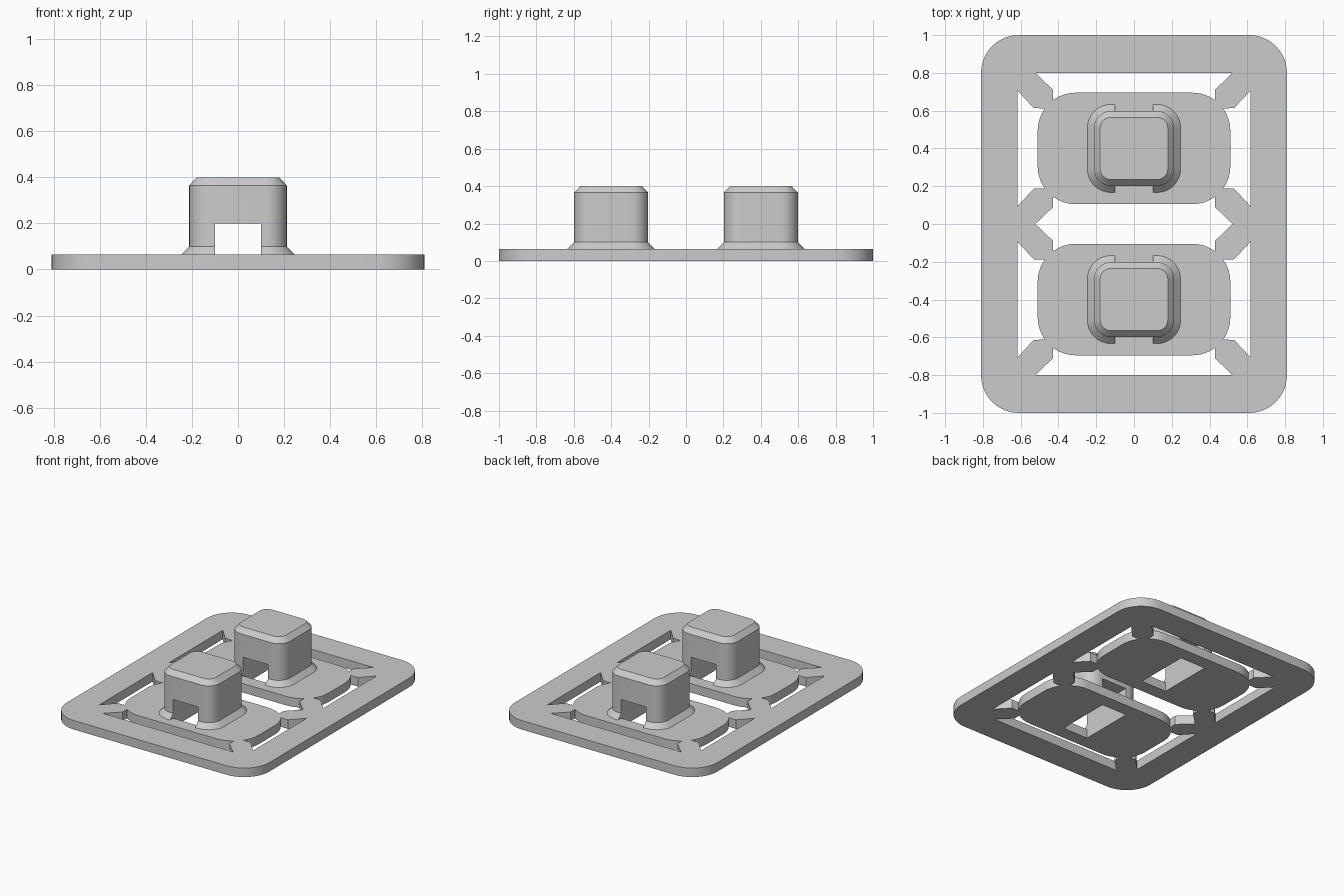
import bpy
import bmesh
from math import cos, sin, radians

if "Cube" in bpy.data.objects:
    bpy.data.objects.remove(bpy.data.objects["Cube"], do_unlink=True)

THICK = 0.065      # sheet thickness
ROW = 0.40         # distance of each cap from the middle
STEPS = 10         # segments per rounded corner

grey = bpy.data.materials.new("plain_grey")
grey.use_nodes = True
grey.diffuse_color = (0.6, 0.6, 0.6, 1)
grey.node_tree.nodes["Principled BSDF"].inputs["Base Color"].default_value = (0.6, 0.6, 0.6, 1)


def arc(cx, cy, r, start, end, steps):
    angles = [radians(start + (end - start) * i / steps) for i in range(steps + 1)]
    return [(cx + r * cos(a), cy + r * sin(a)) for a in angles]


def rounded_rect(hx, hy, r):
    pts = []
    for i, (sx, sy) in enumerate([(1, 1), (-1, 1), (-1, -1), (1, -1)]):
        pts += arc(sx * (hx - r), sy * (hy - r), r, 90 * i, 90 * i + 90, STEPS)
    return pts


def loft(bm, rings, cy=0):
    """Closed solid through (outline, z) rings."""
    loops = [[bm.verts.new((x, y + cy, z)) for x, y in pts] for pts, z in rings]
    for low, high in zip(loops, loops[1:]):
        n = len(low)
        for i in range(n):
            j = (i + 1) % n
            bm.faces.new((low[i], low[j], high[j], high[i]))
    bm.faces.new(loops[0][::-1])
    bm.faces.new(loops[-1])


def make_object(name, bm):
    bmesh.ops.recalc_face_normals(bm, faces=bm.faces)
    mesh = bpy.data.meshes.new(name)
    bm.to_mesh(mesh)
    bm.free()
    mesh.materials.append(grey)
    obj = bpy.data.objects.new(name, mesh)
    bpy.context.collection.objects.link(obj)
    return obj


def activate(obj):
    bpy.ops.object.select_all(action='DESELECT')
    obj.select_set(True)
    bpy.context.view_layer.objects.active = obj


def cut_box(obj, hx, hy, z0, z1, cy=0):
    """Cut a box-shaped opening, then discard the cutter."""
    bm = bmesh.new()
    box = [(hx, hy), (-hx, hy), (-hx, -hy), (hx, -hy)]
    loft(bm, [(box, z0), (box, z1)], cy)
    cutter = make_object("cutter", bm)
    cutter.hide_render = True
    mod = obj.modifiers.new("opening", 'BOOLEAN')
    mod.operation = 'DIFFERENCE'
    mod.solver = 'EXACT'
    mod.object = cutter
    activate(obj)
    bpy.ops.object.modifier_apply(modifier=mod.name)
    bpy.data.objects.remove(cutter, do_unlink=True)


def smooth(obj):
    activate(obj)
    bpy.ops.object.shade_smooth_by_angle(angle=radians(25))


# Outer frame with a rectangular window
bm = bmesh.new()
outline = rounded_rect(0.81, 1.0, 0.2)
loft(bm, [(outline, 0), (outline, THICK)])
frame = make_object("outer_frame", bm)
cut_box(frame, 0.616, 0.80, -0.1, 0.2)
smooth(frame)

# Diagonal arms, ending on the curved corners of the plates
arm = arc(0.31, 0.095, 0.2, 36, 54, 2) + [
    (0.428, 0.31), (0.522, ROW), (0.616, ROW), (0.616, 0.305), (0.53, 0.213)]
bm = bmesh.new()
for cy in (-ROW, ROW):
    for sx in (-1, 1):
        for sy in (-1, 1):
            pts = [(sx * x, sy * y) for x, y in arm]
            loft(bm, [(pts, 0), (pts, THICK)], cy)
smooth(make_object("connecting_arms", bm))

for label, cy in (("front", -ROW), ("back", ROW)):
    # Rounded plate with a slot under the cap
    bm = bmesh.new()
    outline = rounded_rect(0.51, 0.295, 0.2)
    loft(bm, [(outline, 0), (outline, THICK)], cy)
    plate = make_object(label + "_plate", bm)
    cut_box(plate, 0.1, 0.198, -0.1, 0.2, cy)
    smooth(plate)

    # Cap with flared foot and chamfered top, notched front to back
    bm = bmesh.new()
    rings = [(rounded_rect(0.212 + d, 0.198 + d, 0.09 + d), z)
             for d, z in ((0.035, THICK), (0, 0.1), (0, 0.365), (-0.033, 0.4))]
    loft(bm, rings, cy)
    cap = make_object(label + "_cap", bm)
    cut_box(cap, 0.1, 0.35, -0.1, 0.2, cy)
    smooth(cap)
